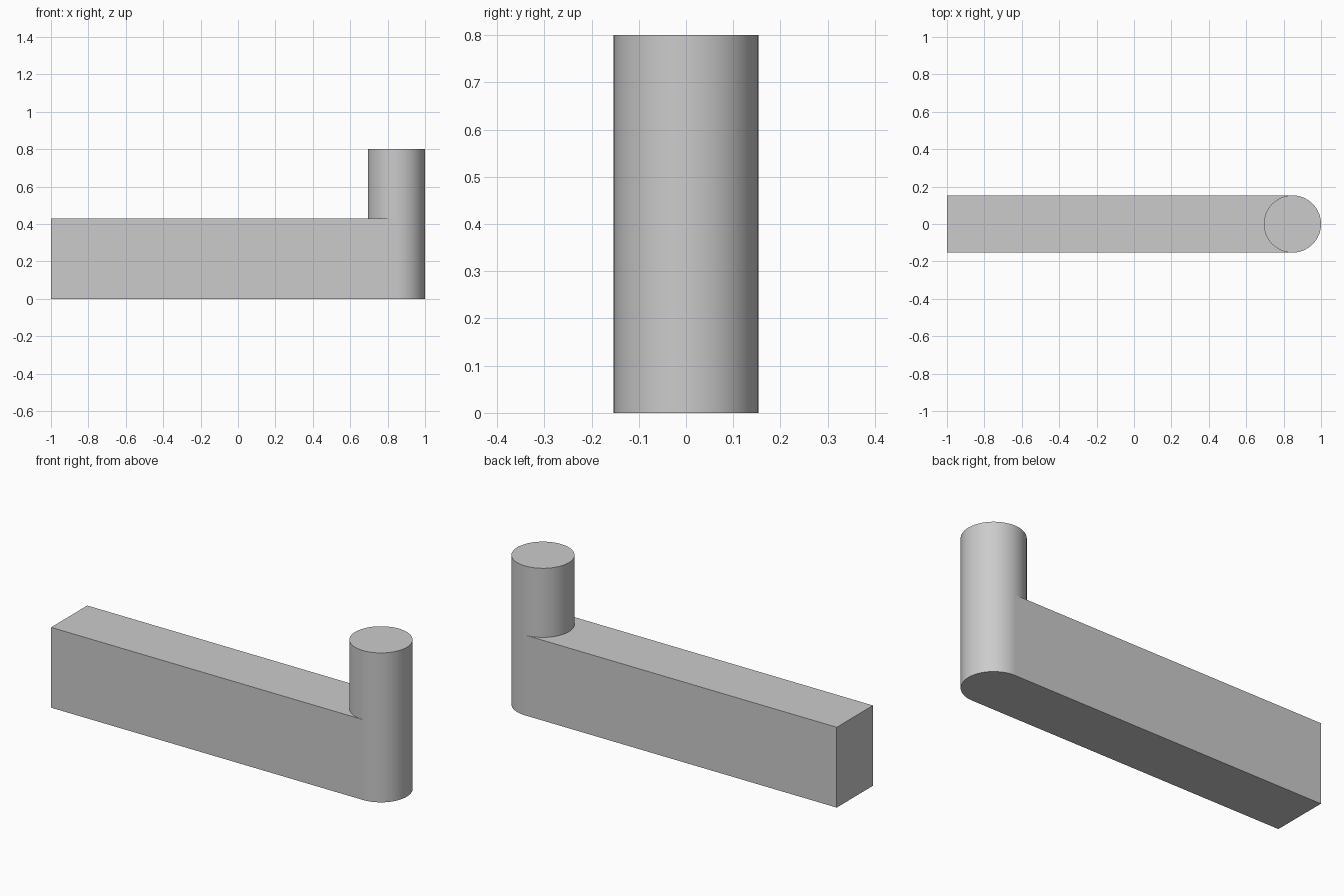
import bpy
import bmesh
from math import sin, cos, pi, radians
from mathutils import Vector

RADIUS = 0.153
POST_X = 1 - RADIUS
BAR_HEIGHT = 0.43
POST_HEIGHT = 0.8
SIDES = 64

cube = bpy.data.objects.get("Cube")
if cube:
    bpy.data.objects.remove(cube, do_unlink=True)

# Single grey finish
grey = bpy.data.materials.new("grey")
grey.use_nodes = True
colour = (0.6, 0.6, 0.6, 1)
grey.diffuse_color = colour
grey.node_tree.nodes["Principled BSDF"].inputs["Base Color"].default_value = colour


def arc(start, end, steps):
    """Points on the post's outline between two angles."""
    angles = [start + (end - start) * i / steps for i in range(steps + 1)]
    return [(POST_X + RADIUS * cos(a), RADIUS * sin(a)) for a in angles]


def extrude_outline(name, outline, height, is_open=None):
    """Extrude a floor outline upwards; drop the walls chosen by is_open."""
    bm = bmesh.new()
    base = bm.faces.new([bm.verts.new((x, y, 0)) for x, y in outline])
    result = bmesh.ops.extrude_face_region(bm, geom=[base], use_keep_orig=True)
    top = [v for v in result["geom"] if isinstance(v, bmesh.types.BMVert)]
    bmesh.ops.translate(bm, verts=top, vec=Vector((0, 0, height)))
    bmesh.ops.recalc_face_normals(bm, faces=bm.faces)
    if is_open:
        walls = [f for f in bm.faces if is_open(f)]
        bmesh.ops.delete(bm, geom=walls, context="FACES_ONLY")
    mesh = bpy.data.meshes.new(name)
    bm.to_mesh(mesh)
    bm.free()
    mesh.materials.append(grey)
    obj = bpy.data.objects.new(name, mesh)
    bpy.context.collection.objects.link(obj)
    bpy.ops.object.select_all(action="DESELECT")
    obj.select_set(True)
    bpy.context.view_layer.objects.active = obj
    bpy.ops.object.shade_smooth_by_angle(angle=radians(30))
    return obj


# Upright round post, full height
extrude_outline("post", arc(0, 2 * pi, SIDES)[:-1], POST_HEIGHT)

# Long bar, its end hollowed to fit around the post and left open there
bar_outline = [(-1, RADIUS), (-1, -RADIUS)] + arc(1.5 * pi, 0.5 * pi, SIDES // 2)
extrude_outline(
    "bar", bar_outline, BAR_HEIGHT,
    lambda f: abs(f.normal.z) < 0.5 and f.calc_center_median().x > 0.5,
)
